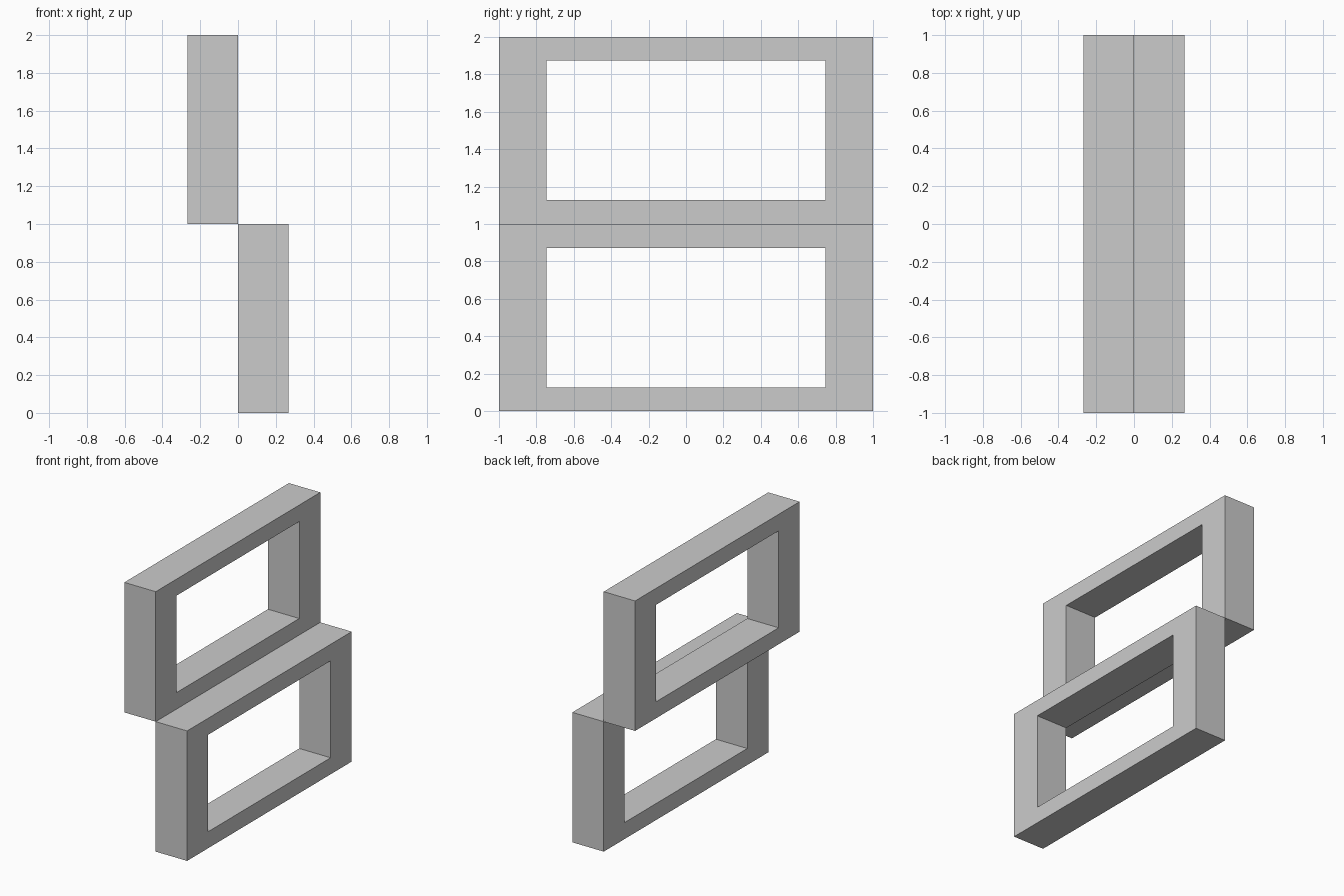
import bpy, bmesh

if "Cube" in bpy.data.objects:
    bpy.data.objects.remove(bpy.data.objects["Cube"])

DEPTH = 0.267            # frame thickness along x
OUT_Y, OUT_Z = 1.0, 0.5  # outer half sizes
IN_Y, IN_Z = 0.745, 0.373  # opening half sizes


def make_frame(name, x0, zc):
    """Rectangular ring in the yz plane, extruded along +x from x0."""
    bm = bmesh.new()
    signs = [(-1, -1), (1, -1), (1, 1), (-1, 1)]
    outer = [bm.verts.new((x0, s * OUT_Y, zc + t * OUT_Z)) for s, t in signs]
    inner = [bm.verts.new((x0, s * IN_Y, zc + t * IN_Z)) for s, t in signs]
    ring = []
    for i in range(4):
        j = (i + 1) % 4
        ring.append(bm.faces.new((outer[i], outer[j], inner[j], inner[i])))
    # Give the ring its depth, keeping the back faces
    ext = bmesh.ops.extrude_face_region(bm, geom=ring, use_keep_orig=True)
    moved = [g for g in ext["geom"] if isinstance(g, bmesh.types.BMVert)]
    bmesh.ops.translate(bm, verts=moved, vec=(DEPTH, 0, 0))
    bmesh.ops.recalc_face_normals(bm, faces=bm.faces)
    mesh = bpy.data.meshes.new(name)
    bm.to_mesh(mesh)
    bm.free()
    obj = bpy.data.objects.new(name, mesh)
    bpy.context.collection.objects.link(obj)
    return obj


# Lower frame sits to the right, upper frame to the left, touching along an edge
make_frame("lower_frame", 0.0, 0.5)
make_frame("upper_frame", -DEPTH, 1.5)
